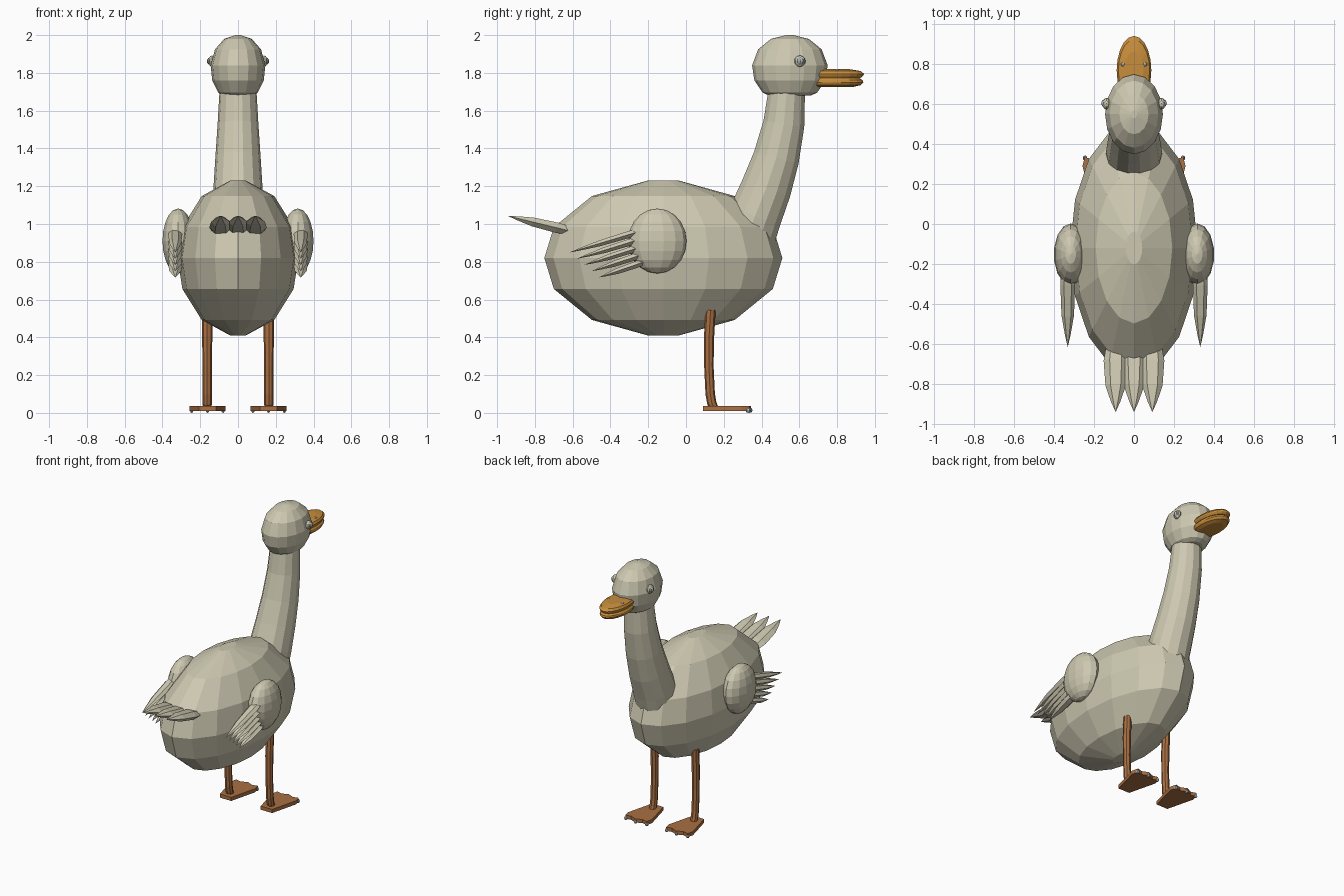
import bpy, bmesh, math
from mathutils import Vector

if "Cube" in bpy.data.objects:
    bpy.data.objects.remove(bpy.data.objects["Cube"])


def material(name, rgb):
    m = bpy.data.materials.new(name)
    m.diffuse_color = (*rgb, 1)
    m.use_nodes = True
    m.node_tree.nodes["Principled BSDF"].inputs["Base Color"].default_value = m.diffuse_color
    return m


CREAM = material("cream", (0.61, 0.58, 0.44))
ORANGE = material("orange", (0.58, 0.27, 0.045))
BROWN = material("brown", (0.40, 0.16, 0.055))
GREY = material("grey", (0.50, 0.52, 0.54))


def finish(name, bm, mat):
    bmesh.ops.recalc_face_normals(bm, faces=bm.faces)
    me = bpy.data.meshes.new(name)
    bm.to_mesh(me)
    bm.free()
    me.materials.append(mat)
    ob = bpy.data.objects.new(name, me)
    bpy.context.collection.objects.link(ob)
    return ob


def loft(name, x, sections, sides, mat):
    """Elliptical sections (y, z, half width, half depth) skinned along a path at constant x."""
    bm = bmesh.new()
    pts = [Vector((x, s[0], s[1])) for s in sections]
    rings = []
    for i, (p, s) in enumerate(zip(pts, sections)):
        t = (pts[min(i + 1, len(pts) - 1)] - pts[max(i - 1, 0)]).normalized()
        n = Vector((0, t.z, -t.y))
        ring = []
        for k in range(sides):
            a = math.tau * k / sides
            ring.append(bm.verts.new(p + Vector((s[2] * math.cos(a), 0, 0)) + n * s[3] * math.sin(a)))
        rings.append(ring)
    for r0, r1 in zip(rings, rings[1:]):
        for k in range(sides):
            j = (k + 1) % sides
            bm.faces.new((r0[k], r0[j], r1[j], r1[k]))
    bm.faces.new(rings[0])
    bm.faces.new(rings[-1])
    return finish(name, bm, mat)


def ball(name, centre, radii, mat, seg=12, rings=8):
    bm = bmesh.new()
    bmesh.ops.create_uvsphere(bm, u_segments=seg, v_segments=rings, radius=1)
    for v in bm.verts:
        v.co = Vector([c + r * q for c, r, q in zip(centre, radii, v.co)])
    return finish(name, bm, mat)


def feather(name, x, base, tip, width, thick):
    """Flat blade that keeps its width, then tapers to a point."""
    prof = [(0, 0.75), (0.25, 1), (0.62, 0.85), (0.85, 0.4), (1, 0.02)]
    secs = [(base[0] + (tip[0] - base[0]) * t, base[1] + (tip[1] - base[1]) * t,
             width * w, thick * w) for t, w in prof]
    return loft(name, x, secs, 6, CREAM)


# Body
rows = [(-1, 0.13), (-0.8, 0.6), (-0.4, 0.92), (0, 1), (0.4, 0.92), (0.8, 0.6), (1, 0.13)]
loft("body", 0, [(-0.12, 0.82 + 0.41 * h, 0.32 * r, 0.63 * r) for h, r in rows], 16, CREAM)

# Neck
loft("neck", 0, [(0.335, 0.96, 0.14, 0.15), (0.365, 1.04, 0.14, 0.145), (0.425, 1.19, 0.13, 0.137),
                 (0.478, 1.35, 0.12, 0.125), (0.518, 1.53, 0.108, 0.112),
                 (0.535, 1.72, 0.097, 0.098)], 14, CREAM)

# Head
head = [(1.68, 0.55), (1.695, 0.72), (1.76, 0.94), (1.84, 1), (1.925, 0.84), (1.98, 0.5), (2.0, 0.1)]
loft("head", 0, [(0.55, z, 0.145 * r, 0.2 * r) for z, r in head], 16, CREAM)

# Beak halves
upper = [(1.772, 0.88), (1.785, 0.98), (1.795, 1), (1.81, 0.9), (1.82, 0.55)]
lower = [(1.725, 0.65), (1.735, 0.9), (1.75, 0.98), (1.762, 0.96), (1.772, 0.86)]
for name, prof in (("upper_beak", upper), ("lower_beak", lower)):
    loft(name, 0, [(0.77, z, 0.087 * r, 0.172 * r) for z, r in prof], 20, ORANGE)

# Tail feathers
for i in (-1, 0, 1):
    feather("tail_feather", 0.092 * i, (-0.60, 0.96), (-0.94, 1.042), 0.06, 0.032)

for s in (-1, 1):
    # Eyes and nostrils
    ball("eyelid", (s * 0.138, 0.603, 1.862), (0.02, 0.03, 0.03), CREAM, 10, 6)
    ball("eye", (s * 0.147, 0.605, 1.862), (0.018, 0.02, 0.02), GREY, 8, 6)
    ball("nostril", (s * 0.055, 0.80, 1.813), (0.011, 0.013, 0.009), GREY, 6, 4)

    # Wing and its fan of feathers
    ball("wing", (s * 0.317, -0.152, 0.91), (0.085, 0.155, 0.172), CREAM, 14, 10)
    for i in range(5):
        feather("wing_feather", s * 0.332, (-0.20, 0.975 - 0.042 * i),
                (-0.615 + 0.039 * i, 0.85 - 0.033 * i), 0.037, 0.021)

    # Leg
    loft("leg", s * 0.163, [(0.13, 0.545, 0.027, 0.027), (0.122, 0.4, 0.027, 0.027),
                            (0.121, 0.25, 0.025, 0.025), (0.128, 0.1, 0.025, 0.025),
                            (0.137, 0.05, 0.025, 0.025), (0.152, 0.025, 0.022, 0.02)], 8, BROWN)

    # Webbed foot
    outline = [(-0.045, 0.09), (0.045, 0.09), (0.096, 0.29), (0.085, 0.335), (0.045, 0.325),
               (0, 0.345), (-0.045, 0.325), (-0.085, 0.335), (-0.096, 0.29)]
    bm = bmesh.new()
    face = bm.faces.new([bm.verts.new((s * 0.162 + x, y, 0.01)) for x, y in outline])
    top = bmesh.ops.extrude_face_region(bm, geom=[face])["geom"]
    for v in top:
        if isinstance(v, bmesh.types.BMVert):
            v.co.z = 0.036
    finish("foot", bm, BROWN)

    # Claws
    for x, y in ((-0.083, 0.33), (0, 0.338), (0.083, 0.33)):
        ball("claw", (s * 0.162 + x, y, 0.014), (0.011, 0.015, 0.014), GREY, 6, 4)
